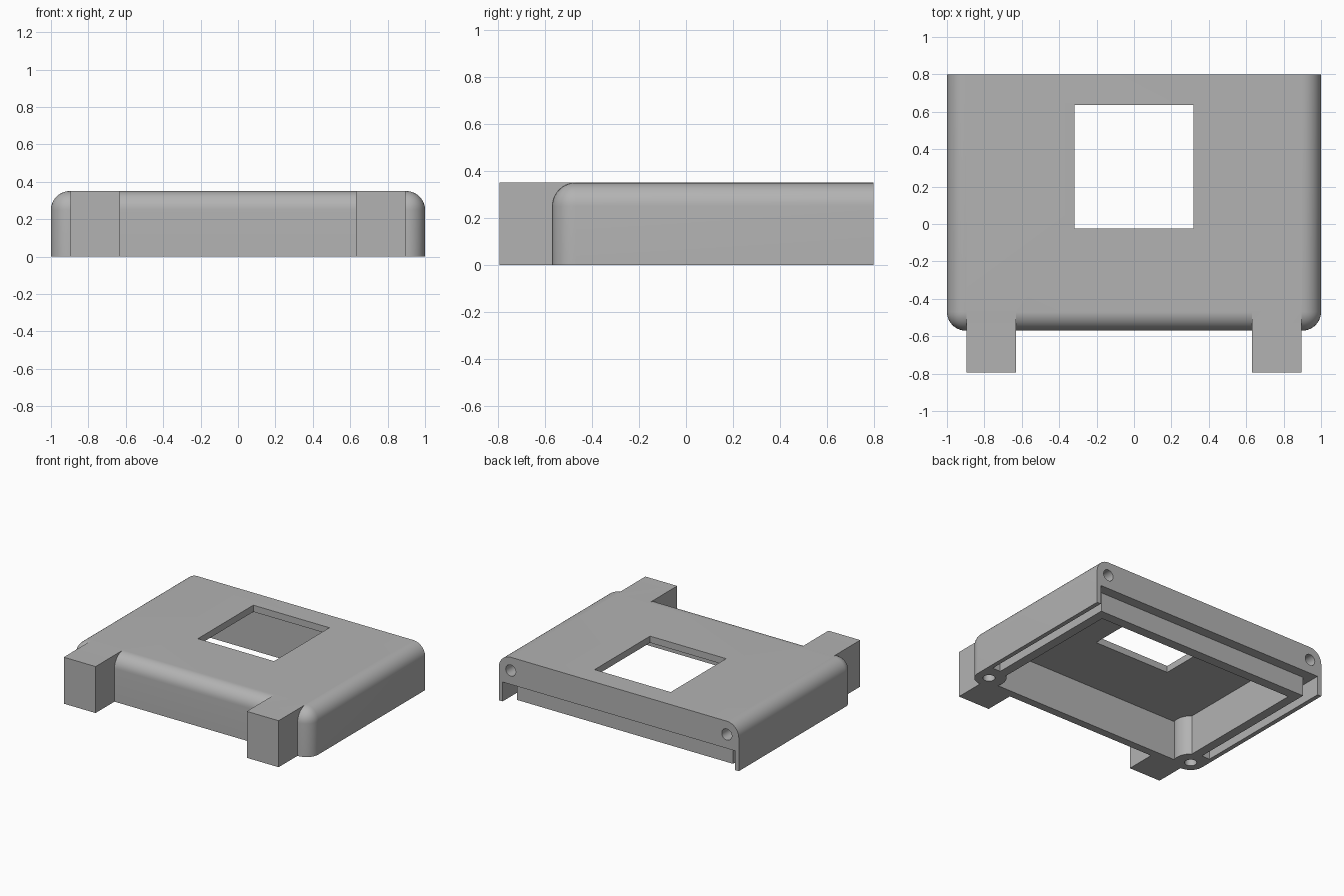
import bpy, bmesh, math
from mathutils import Matrix

cube = bpy.data.objects.get("Cube")
if cube:
    bpy.data.objects.remove(cube, do_unlink=True)

grey = bpy.data.materials.new("plain grey")
grey.use_nodes = True
colour = (0.45, 0.45, 0.45, 1)
grey.diffuse_color = colour
grey.node_tree.nodes["Principled BSDF"].inputs["Base Color"].default_value = colour

HEIGHT, ROUND = 0.35, 0.1


def finish(name, bm):
    mesh = bpy.data.meshes.new(name)
    bm.to_mesh(mesh)
    bm.free()
    mesh.materials.append(grey)
    obj = bpy.data.objects.new(name, mesh)
    bpy.context.collection.objects.link(obj)
    return obj


def box_mesh(xs, ys, zs):
    bm = bmesh.new()
    bmesh.ops.create_cube(bm, size=1)
    for v in bm.verts:
        v.co = [r[0] if c < 0 else r[1] for c, r in zip(v.co, (xs, ys, zs))]
    return bm


def box(name, xs, ys, zs):
    return finish(name, box_mesh(xs, ys, zs))


def cylinder(name, centre, radius, length, along_y=False, sides=32):
    bm = bmesh.new()
    turn = Matrix.Rotation(math.pi / 2 if along_y else 0, 4, "X")
    bmesh.ops.create_cone(bm, cap_ends=True, segments=sides, radius1=radius,
                          radius2=radius, depth=length,
                          matrix=Matrix.Translation(centre) @ turn)
    return finish(name, bm)


def combine(target, tool, operation):
    tool.hide_render = True
    mod = target.modifiers.new(operation.lower(), "BOOLEAN")
    mod.operation, mod.solver, mod.object = operation, "EXACT", tool
    bpy.context.view_layer.objects.active = target
    bpy.ops.object.modifier_apply(modifier=mod.name)
    bpy.data.objects.remove(tool, do_unlink=True)


# Housing: rounded everywhere except the back face and the bottom
bm = box_mesh((-1, 1), (-0.57, 0.8), (0, HEIGHT))
rounded = []
for e in bm.edges:
    on_back = all(v.co.y > 0 for v in e.verts)
    on_floor = all(v.co.z < 0.01 for v in e.verts)
    back_upright = on_back and abs(e.verts[0].co.z - e.verts[1].co.z) > 0.1
    if not (on_back or on_floor or back_upright):
        rounded.append(e)
bmesh.ops.bevel(bm, geom=rounded, offset=ROUND, segments=10, profile=0.5,
                affect="EDGES", clamp_overlap=True)
housing = finish("housing", bm)

# Square legs projecting from the front
for s in (-1, 1):
    xs = sorted((s * 0.63, s * 0.895))
    combine(housing, box("leg", xs, (-0.795, -0.45), (0, HEIGHT)), "UNION")

# Hollow interior, leaving round screw bosses in the front corners
cavity = box("cavity", (-0.83, 0.83), (-0.51, 0.65), (-0.1, 0.3))
for s in (-1, 1):
    combine(cavity, cylinder("boss", (s * 0.9, -0.47, 0.1), 0.12, 1), "DIFFERENCE")
combine(housing, cavity, "DIFFERENCE")

# Window through the top
combine(housing, box("window", (-0.317, 0.317), (-0.025, 0.635), (0.1, 0.5)), "DIFFERENCE")

# Slot along the back and sides that receives a lid rim
combine(housing, box("back_slot", (-0.967, 0.967), (0.725, 0.9), (-0.1, 0.145)), "DIFFERENCE")
for s in (-1, 1):
    xs = sorted((s * 0.9, s * 0.967))
    combine(housing, box("side_slot", xs, (-0.35, 0.85), (-0.1, 0.145)), "DIFFERENCE")

# Screw holes: two in the back face, two in the front bosses
for s in (-1, 1):
    combine(housing, cylinder("back_hole", (s * 0.9, 0.8, 0.25), 0.042, 0.4, True), "DIFFERENCE")
    combine(housing, cylinder("boss_hole", (s * 0.9, -0.47, 0), 0.042, 0.4), "DIFFERENCE")

bpy.ops.object.select_all(action="DESELECT")
housing.select_set(True)
bpy.context.view_layer.objects.active = housing
bpy.ops.object.shade_smooth_by_angle(angle=math.radians(30))
